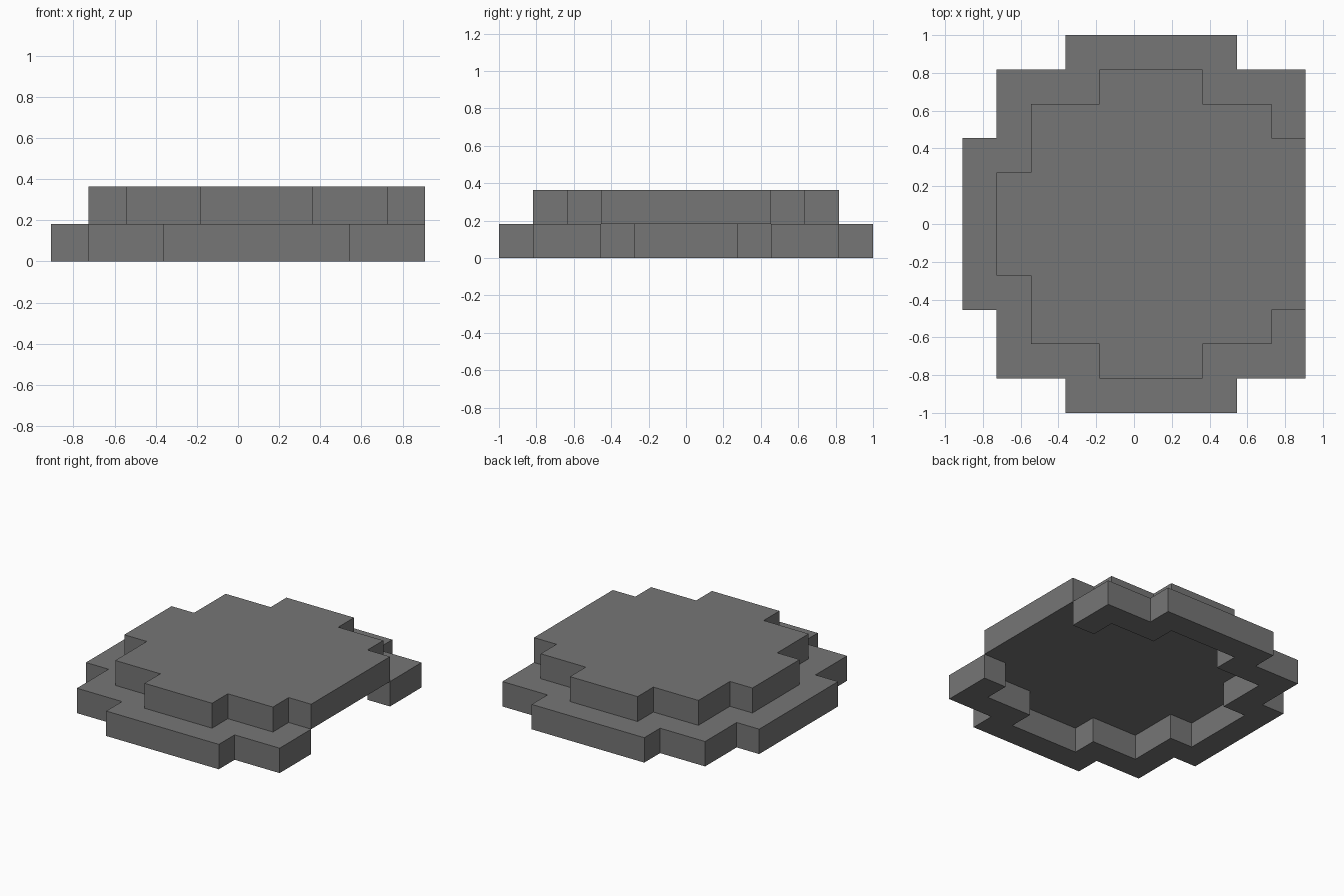
import bpy
import bmesh

if "Cube" in bpy.data.objects:
    bpy.data.objects.remove(bpy.data.objects["Cube"], do_unlink=True)

UNIT = 2 / 11  # one grid step of the blocky outline

stone = bpy.data.materials.new("stone_grey")
stone.use_nodes = True
GREY = (0.18, 0.18, 0.18, 1)
stone.diffuse_color = GREY
stone.node_tree.nodes["Principled BSDF"].inputs["Base Color"].default_value = GREY


def mirrored(half):
    """Continue a stepped half outline (y > 0) onto the y < 0 side."""
    return half + [(x, -y) for x, y in reversed(half)]


def slab(name, outline, level):
    """Extrude a flat outline into a slab one step high."""
    bm = bmesh.new()
    face = bm.faces.new([bm.verts.new((x * UNIT, y * UNIT, level * UNIT)) for x, y in outline])
    top = bmesh.ops.extrude_face_region(bm, geom=[face])["geom"]
    bmesh.ops.translate(bm, vec=(0, 0, UNIT),
                        verts=[g for g in top if isinstance(g, bmesh.types.BMVert)])
    bmesh.ops.recalc_face_normals(bm, faces=bm.faces)
    mesh = bpy.data.meshes.new(name)
    bm.to_mesh(mesh)
    bm.free()
    mesh.materials.append(stone)
    obj = bpy.data.objects.new(name, mesh)
    bpy.context.collection.objects.link(obj)
    return obj


# Stepped half outlines, running from the +x side round to the -x side
inner = [(5, 2.5), (4, 2.5), (4, 3.5), (2, 3.5), (2, 4.5), (-1, 4.5),
         (-1, 3.5), (-3, 3.5), (-3, 1.5), (-4, 1.5)]
outer = [(5, 4.5), (3, 4.5), (3, 5.5), (-2, 5.5), (-2, 4.5),
         (-4, 4.5), (-4, 2.5), (-5, 2.5)]

# Lower ring, open on the +x side
slab("lower_ring", mirrored(outer) + mirrored(inner)[::-1], 0)

# Upper plate covering the ring's opening
slab("upper_plate", mirrored(inner), 1)
